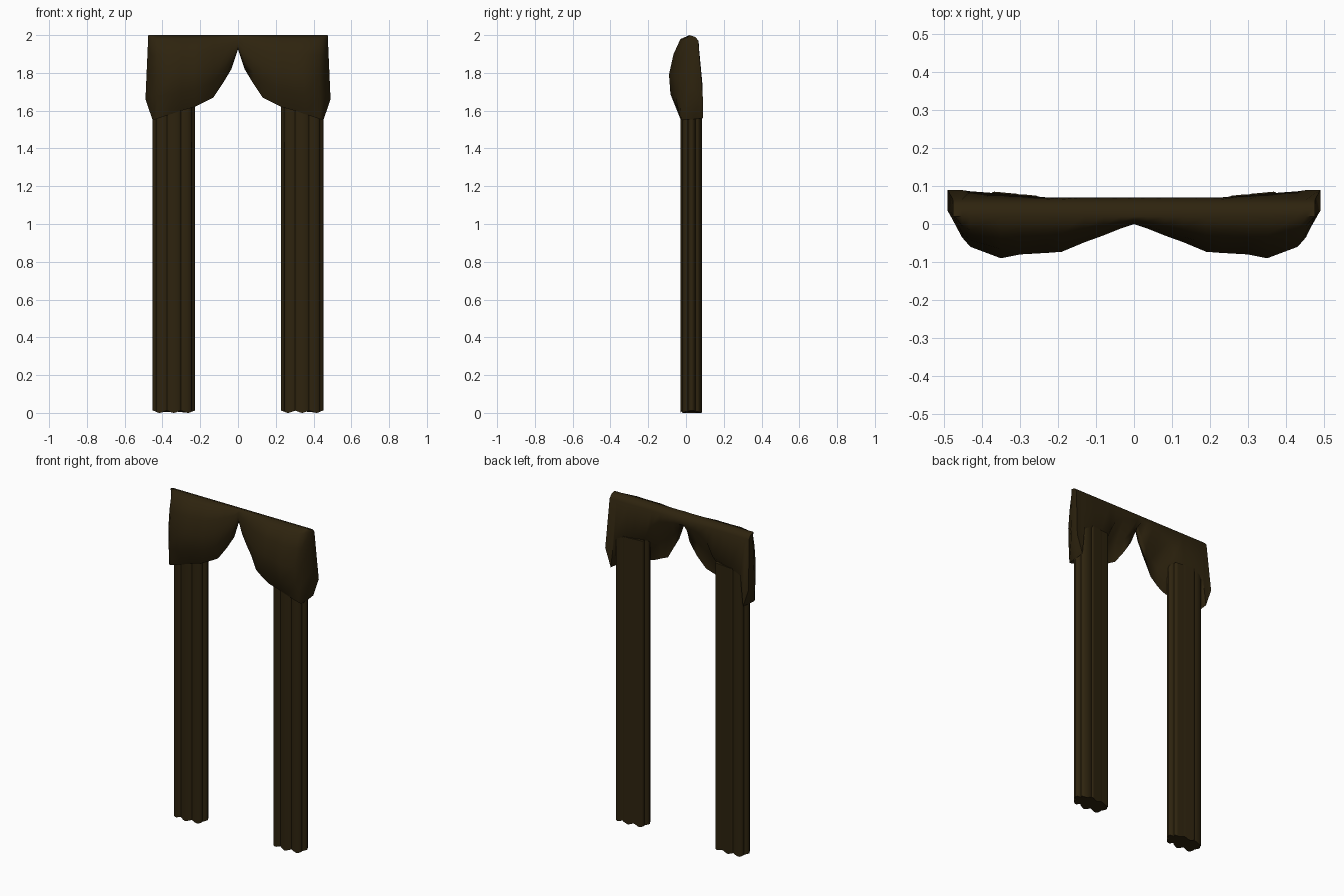
import bpy, bmesh, math

if "Cube" in bpy.data.objects:
    bpy.data.objects.remove(bpy.data.objects["Cube"])

mat = bpy.data.materials.new("dark brown cloth")
mat.diffuse_color = (0.027, 0.017, 0.0045, 1)
mat.use_nodes = True
mat.node_tree.nodes["Principled BSDF"].inputs["Base Color"].default_value = mat.diffuse_color


def finish(bm, name, angle):
    bmesh.ops.recalc_face_normals(bm, faces=bm.faces)
    me = bpy.data.meshes.new(name)
    bm.to_mesh(me)
    bm.free()
    ob = bpy.data.objects.new(name, me)
    bpy.context.collection.objects.link(ob)
    me.materials.append(mat)
    bpy.ops.object.select_all(action='DESELECT')
    ob.select_set(True)
    bpy.context.view_layer.objects.active = ob
    bpy.ops.object.shade_smooth_by_angle(angle=math.radians(angle))
    return ob


def loft(bm, rings):
    vs = [[bm.verts.new(p) for p in r] for r in rings]
    n = len(vs[0])
    for a, b in zip(vs, vs[1:]):
        for i in range(n):
            j = (i + 1) % n
            bm.faces.new((a[i], a[j], b[j], b[i]))
    bm.faces.new(vs[0])
    bm.faces.new(vs[-1])


# valance: x, bottom z, bottom y, front y, back lower y, back lower z, inner y
STATIONS = [
    (0.000, 1.925, 0.010, 0.000, 0.070, 1.94, 0.035),
    (0.035, 1.820, 0.015, -0.012, 0.070, 1.94, 0.025),
    (0.080, 1.745, 0.010, -0.030, 0.070, 1.93, 0.010),
    (0.130, 1.670, -0.010, -0.048, 0.070, 1.92, -0.010),
    (0.190, 1.640, -0.025, -0.073, 0.070, 1.88, -0.020),
    (0.230, 1.620, -0.030, -0.076, 0.070, 1.80, -0.010),
    (0.300, 1.600, -0.030, -0.080, 0.076, 1.78, 0.000),
    (0.350, 1.583, -0.030, -0.090, 0.080, 1.77, 0.010),
    (0.430, 1.557, -0.030, -0.060, 0.086, 1.75, 0.020),
    (0.452, 1.550, -0.025, -0.035, 0.089, 1.56, 0.040),
    (0.490, 1.660, 0.035, 0.030, 0.089, 1.67, 0.070),
]


def valance_ring(s, side):
    x, zb, yb, yf, ybk, zbk, yin = s
    h = 2.0 - zb
    depth = 0.02 - yf
    loop = [(yb, zb), (yf + depth * 0.07, zb + h * 0.25), (yf, zb + h * 0.5),
            (yf + depth * 0.22, zb + h * 0.76), (yf + depth * 0.55, zb + h * 0.95),
            (0.02, 2.0), (0.05, 1.99), (0.065, 1.97), (ybk, zbk),
            (yin, zb + (zbk - zb) * 0.45)]
    # outer edge leans in slightly towards the top
    return [(side * (x - (0.015 * max(0, z - 1.66) / 0.34 if x > 0.48 else 0)), y, z)
            for y, z in loop]


bm = bmesh.new()
loft(bm, [valance_ring(s, -1) for s in reversed(STATIONS)]
     + [valance_ring(s, 1) for s in STATIONS[1:]])
finish(bm, "swag_valance", 70)


# hanging panels: flattened oval bundle with eight rounded folds
def panel_outline(n=96):
    pts = []
    for i in range(n):
        a = 2 * math.pi * i / n
        c, s = math.cos(a), math.sin(a)
        r = (abs(c) ** 2.4 + abs(s) ** 2.4) ** (-1 / 2.4)
        r *= 1 - 0.16 * (1 - abs(math.cos(4 * a)) ** 0.7)
        x, y = 0.34 + 0.112 * r * c, 0.03 + 0.06 * r * s
        # the back leans so that it stays behind the valance
        pts.append((x, min(y, 0.072 + 0.017 * (x - 0.23) / 0.18)))
    return pts


for side, name in ((-1, "left_curtain_panel"), (1, "right_curtain_panel")):
    bm = bmesh.new()
    out = panel_outline()
    hem = [(side * x, y, 0.006 + 0.006 * math.cos((x - 0.228) / 0.224 * 6 * math.pi))
           for x, y in out]
    top = [(side * x, y, 1.77) for x, y in out]
    loft(bm, [hem, top])
    finish(bm, name, 40)
